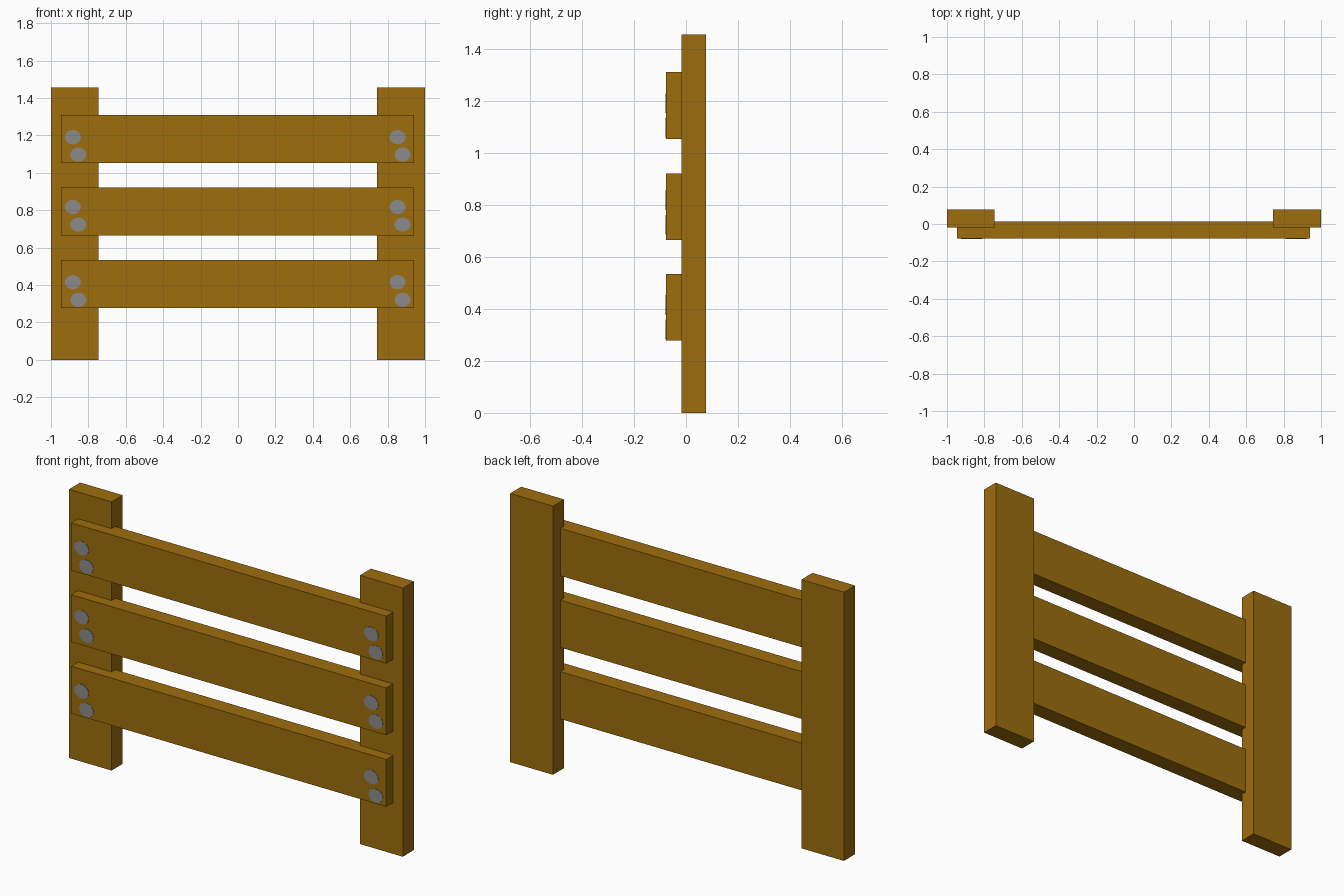
import bpy, bmesh, math
from mathutils import Matrix, Vector

if "Cube" in bpy.data.objects:
    bpy.data.objects.remove(bpy.data.objects["Cube"])


def material(name, rgb):
    m = bpy.data.materials.new(name)
    m.diffuse_color = (*rgb, 1.0)
    m.use_nodes = True
    m.node_tree.nodes["Principled BSDF"].inputs["Base Color"].default_value = m.diffuse_color
    return m


WOOD = material("brown wood", (0.34, 0.155, 0.004))
STEEL = material("grey nail", (0.26, 0.26, 0.265))


def add_object(name, bm, mat):
    me = bpy.data.meshes.new(name)
    bm.to_mesh(me)
    bm.free()
    me.materials.append(mat)
    ob = bpy.data.objects.new(name, me)
    bpy.context.collection.objects.link(ob)
    return ob


def box(name, lo, hi, mat):
    lo, hi = Vector(lo), Vector(hi)
    bm = bmesh.new()
    bmesh.ops.create_cube(bm, size=1, matrix=Matrix.Translation((lo + hi) / 2)
                          @ Matrix.Diagonal((*(hi - lo), 1)))
    return add_object(name, bm, mat)


def nail(name, x, z):
    # thin, slightly oval disc lying on the rail's front face
    bm = bmesh.new()
    bmesh.ops.create_cone(bm, cap_ends=True, segments=16, radius1=1, radius2=1, depth=1,
                          matrix=Matrix.Translation((x, FRONT, z))
                          @ Matrix.Diagonal((0.043, 0.004, 0.038, 1))
                          @ Matrix.Rotation(math.pi / 2, 4, 'X'))
    return add_object(name, bm, STEEL)


FRONT = -0.077

# two upright posts
box("left_post", (-1.0, -0.018, 0), (-0.745, 0.077, 1.455), WOOD)
box("right_post", (0.743, -0.018, 0), (1.0, 0.077, 1.455), WOOD)

# three rails let into the posts, each with a pair of nails per end
for label, z0, z1, upper, lower in (("lower", 0.278, 0.534, 0.415, 0.321),
                                    ("middle", 0.665, 0.921, 0.817, 0.723),
                                    ("upper", 1.053, 1.310, 1.190, 1.097)):
    box(label + "_rail", (-0.946, FRONT, z0), (0.942, 0.013, z1), WOOD)
    for side, xu, xl in (("left", -0.883, -0.854), ("right", 0.853, 0.880)):
        nail(f"{label}_{side}_nail_top", xu, upper)
        nail(f"{label}_{side}_nail_bottom", xl, lower)
